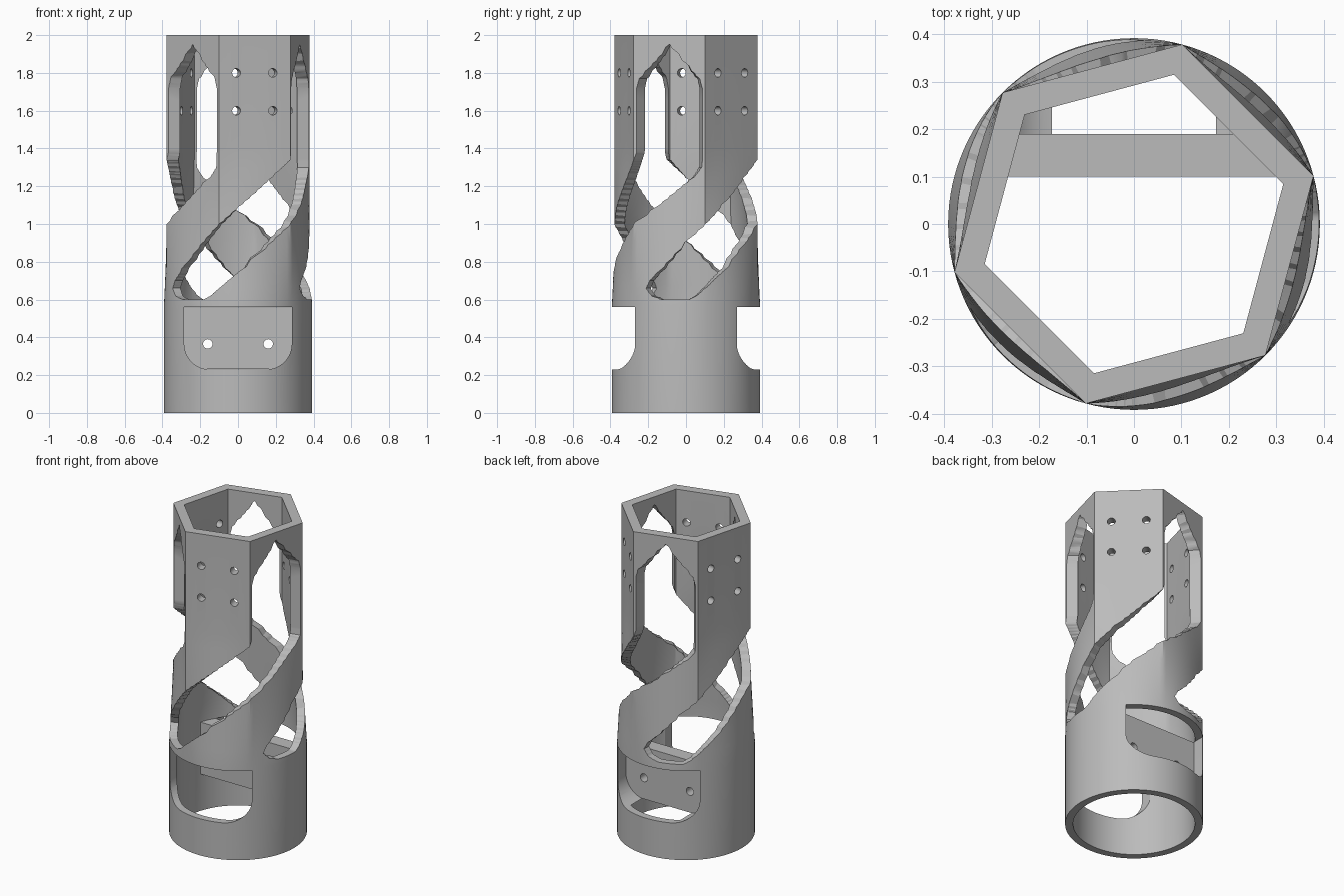
import bpy
import bmesh
from math import radians, sin, cos, pi
from mathutils import Matrix

if "Cube" in bpy.data.objects:
    bpy.data.objects.remove(bpy.data.objects["Cube"])

OUTER, BORE, HEX_BORE = 0.392, 0.347, 0.326
LOFT_START, LOFT_END, TOP = 0.57, 1.4, 2.0
WALL_STEP = 3          # degrees between wall columns

grey = bpy.data.materials.new("satin grey")
grey.use_nodes = True
grey.diffuse_color = (0.5, 0.5, 0.5, 1)
grey.node_tree.nodes["Principled BSDF"].inputs["Base Color"].default_value = grey.diffuse_color


def make_object(name, bm):
    bmesh.ops.recalc_face_normals(bm, faces=bm.faces)
    mesh = bpy.data.meshes.new(name)
    bm.to_mesh(mesh)
    bm.free()
    obj = bpy.data.objects.new(name, mesh)
    bpy.context.collection.objects.link(obj)
    mesh.materials.append(grey)
    return obj


def polar(bm, radius, degrees, z):
    a = radians(degrees)
    return bm.verts.new((radius * cos(a), radius * sin(a), z))


def prism(name, outline, direction):
    """Extrude a flat outline along a direction."""
    bm = bmesh.new()
    face = bm.faces.new([bm.verts.new(p) for p in outline])
    moved = bmesh.ops.extrude_face_region(bm, geom=[face])["geom"]
    bmesh.ops.translate(bm, vec=direction,
                        verts=[v for v in moved if isinstance(v, bmesh.types.BMVert)])
    return make_object(name, bm)


def combine(target, tool, operation):
    """Apply a boolean and discard the tool."""
    tool.hide_render = True
    mod = target.modifiers.new("cut", "BOOLEAN")
    mod.operation, mod.object, mod.solver = operation, tool, "EXACT"
    bpy.context.view_layer.objects.active = target
    bpy.ops.object.modifier_apply(modifier=mod.name)
    bpy.data.objects.remove(tool)


def wall_radius(degrees, z, round_r, hex_r):
    """Round below, hexagonal above, blended between."""
    t = min(max((z - LOFT_START) / (LOFT_END - LOFT_START), 0), 1)
    offset = (degrees - 15) % 60 - 30
    flat = hex_r * cos(pi / 6) / cos(radians(offset))
    return round_r * (1 - t) + flat * t


# Tube: round base lofted into a hexagonal collar
def make_tube():
    bm = bmesh.new()
    steps = 8
    levels = [0] + [LOFT_START + (LOFT_END - LOFT_START) * i / steps for i in range(steps + 1)] + [TOP]
    profile = [(z, OUTER, OUTER) for z in levels] + [(z, BORE, HEX_BORE) for z in reversed(levels)]
    angles = range(0, 360, WALL_STEP)
    rings = [[polar(bm, wall_radius(a, z, r, h), a, z) for a in angles] for z, r, h in profile]
    n = len(angles)
    for i, ring in enumerate(rings):
        below = rings[i - 1]
        for j in range(n):
            k = (j + 1) % n
            bm.faces.new((below[j], below[k], ring[k], ring[j]))
    return make_object("twisted_tube", bm)


# Slot: height, left angle, right angle
SLOT = [(1.95, -15.3, -14.7), (1.85, -30, 0), (1.77, -41, 11), (1.72, -43, 13),
        (1.38, -43, 13), (1.34, -45, 13), (1.30, -51, 12.5), (1.26, -58, 8),
        (1.18, -73, -8), (1.09, -90, -26), (1.0, -105, -45), (0.89, -122, -65),
        (0.745, -143, -90), (0.70, -150, -98), (0.66, -153, -105),
        (0.62, -148, -112), (0.60, -139, -118)]


def make_slot(turn):
    bm = bmesh.new()
    rows, sub, cols = [SLOT[0]], 3, 14
    for a, b in zip(SLOT, SLOT[1:]):
        for s in range(1, sub + 1):
            rows.append([p + (q - p) * s / sub for p, q in zip(a, b)])
    grids = []
    for radius in (0.2, 0.5):
        grids.append([[polar(bm, radius, left + (right - left) * c / cols + turn, z)
                       for c in range(cols + 1)] for z, left, right in rows])
    inner, outer = grids
    last = len(rows) - 1
    for g in grids:
        for i in range(last):
            for c in range(cols):
                bm.faces.new((g[i][c], g[i][c + 1], g[i + 1][c + 1], g[i + 1][c]))
    for c in (0, cols):
        for i in range(last):
            bm.faces.new((inner[i][c], outer[i][c], outer[i + 1][c], inner[i + 1][c]))
    for i in (0, last):
        for c in range(cols):
            bm.faces.new((inner[i][c], outer[i][c], outer[i][c + 1], inner[i][c + 1]))
    bmesh.ops.triangulate(bm, faces=bm.faces)
    return make_object("slot_cutter", bm)


def make_drill(radius, matrix, depth):
    bm = bmesh.new()
    bmesh.ops.create_cone(bm, cap_ends=True, segments=24, radius1=radius, radius2=radius,
                          depth=depth, matrix=matrix)
    return make_object("drill", bm)


def make_window(y, depth):
    half, low, high, r = 0.285, 0.23, 0.56, 0.135
    corner = [(half - r + r * sin(radians(a)), low + r - r * cos(radians(a))) for a in range(0, 91, 9)]
    side = corner + [(half, high)]
    outline = [(x, y, z) for x, z in side] + [(-x, y, z) for x, z in reversed(side)]
    return prism("window_cutter", outline, (0, depth, 0))


tube = make_tube()

# Mounting block bridging the back of the bore
start = 16
chord = [(0.365 * cos(radians(a)), 0.365 * sin(radians(a)), 0.232) for a in range(start, 181 - start, 4)]
block = prism("mounting_block", chord, (0, 0, 0.326))
combine(tube, block, "UNION")

# Front and back windows; the back one leaves the mounting plate
combine(tube, make_window(-0.6, 0.55), "DIFFERENCE")
combine(tube, make_window(0.19, 0.4), "DIFFERENCE")

# Screw holes in the mounting plate
for x in (-0.16, 0.16):
    place = Matrix.Translation((x, 0.15, 0.365)) @ Matrix.Rotation(pi / 2, 4, "X")
    combine(tube, make_drill(0.025, place, 0.3), "DIFFERENCE")

# Three spiral slots, and four screw holes in each solid collar face
for turn in (0, 120, 240):
    combine(tube, make_slot(turn), "DIFFERENCE")
    for side in (-0.1, 0.1):
        for z in (1.6, 1.8):
            place = (Matrix.Rotation(radians(turn + 45), 4, "Z") @ Matrix.Translation((0.31, side, z))
                     @ Matrix.Rotation(pi / 2, 4, "Y"))
            combine(tube, make_drill(0.023, place, 0.2), "DIFFERENCE")

bpy.ops.object.select_all(action="DESELECT")
tube.select_set(True)
bpy.context.view_layer.objects.active = tube
bpy.ops.object.shade_smooth_by_angle(angle=radians(25))
